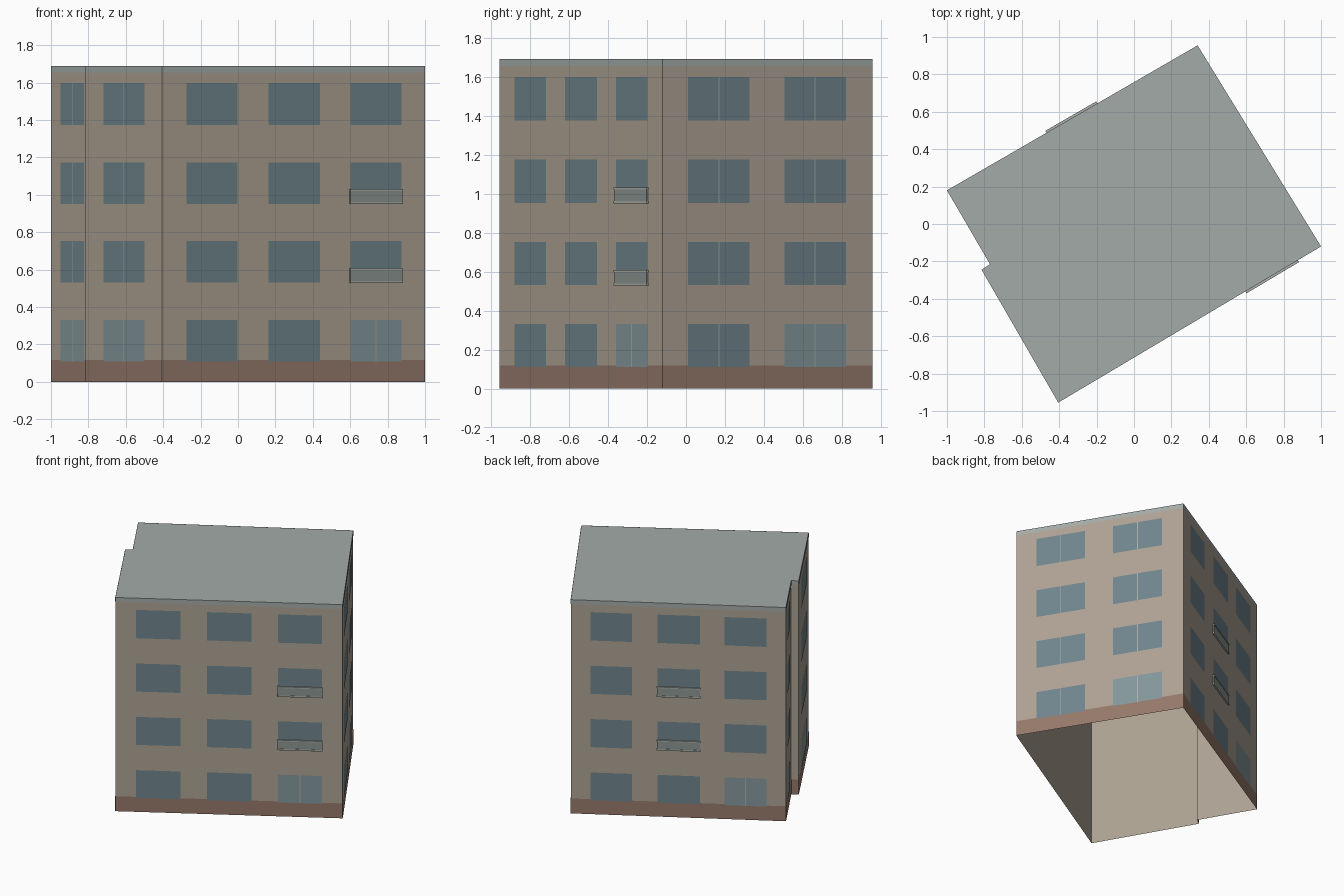
import bpy, bmesh
from mathutils import Vector

if "Cube" in bpy.data.objects:
    bpy.data.objects.remove(bpy.data.objects["Cube"])

H = 1.69
# Footprint, counterclockwise from the front corner
FOOT = [Vector(p) for p in ((-0.405, -0.955), (1.0, -0.12), (0.34, 0.955),
                            (-1.0, 0.18), (-0.77, -0.215), (-0.815, -0.245))]
WALLS = [(FOOT[i], FOOT[(i + 1) % 6]) for i in range(6)]
FRONT, RIGHT, BACK, LEFT_REAR, STEP, LEFT_FRONT = WALLS
ROWS = [(0.11, 0.33), (0.53, 0.752), (0.952, 1.174), (1.374, 1.598)]


def material(name, rgb):
    m = bpy.data.materials.new(name)
    m.diffuse_color = (*rgb, 1)
    m.use_nodes = True
    m.node_tree.nodes["Principled BSDF"].inputs["Base Color"].default_value = m.diffuse_color
    return m


PLASTER = material("plaster", (0.42, 0.36, 0.29))
BRICK = material("brick", (0.30, 0.19, 0.145))
ROOF = material("roof_grey", (0.37, 0.41, 0.39))
GLASS = material("glass", (0.16, 0.235, 0.265))
SHOP = material("ground_glass", (0.23, 0.31, 0.33))
TRIM = material("trim", (0.40, 0.42, 0.39))
PANEL = material("balcony_panel", (0.26, 0.30, 0.28))


def at(wall, t, z, off):
    """Point at fraction t along a wall, pushed outward by off."""
    p, q = wall
    d = (q - p).normalized()
    v = p.lerp(q, t) + Vector((d.y, -d.x)) * off
    return (v.x, v.y, z)


def quad(bm, wall, t0, t1, z0, z1, off=0.0):
    bm.faces.new([bm.verts.new(at(wall, t, z, off))
                  for t, z in ((t0, z0), (t1, z0), (t1, z1), (t0, z1))])


def box(bm, wall, t0, t1, z0, z1, depth):
    ring = [(t0, 0), (t0, depth), (t1, depth), (t1, 0)]
    lo, hi = [[bm.verts.new(at(wall, t, z, o)) for t, o in ring] for z in (z0, z1)]
    bm.faces.new(lo[::-1])
    bm.faces.new(hi)
    for i in range(4):
        j = (i + 1) % 4
        bm.faces.new((lo[i], lo[j], hi[j], hi[i]))


def finish(name, bm, mat):
    bmesh.ops.remove_doubles(bm, verts=bm.verts, dist=1e-5)
    me = bpy.data.meshes.new(name)
    bm.to_mesh(me)
    bm.free()
    me.materials.append(mat)
    bpy.context.collection.objects.link(bpy.data.objects.new(name, me))


# Wall shell (open below), brick base band and cornice band
for name, z0, z1, off, mat in (("walls", 0, H, 0, PLASTER),
                               ("base_band", 0, 0.118, 0.001, BRICK),
                               ("cornice_band", 1.655, H, 0.001, ROOF)):
    bm = bmesh.new()
    for w in WALLS:
        quad(bm, w, 0, 1, z0, z1, off)
    finish(name, bm, mat)

# Flat roof
bm = bmesh.new()
bm.faces.new([bm.verts.new((p.x, p.y, H)) for p in FOOT])
finish("roof", bm, ROOF)

# Window columns: wall, start, end, split on every floor, ground-floor entrance
THREE = ((0.092, 0.286), (0.403, 0.600), (0.715, 0.909))
COLUMNS = [(FRONT, *THREE[0], False, False), (FRONT, *THREE[1], False, False),
           (FRONT, *THREE[2], False, True),
           (BACK, *THREE[0], False, False), (BACK, *THREE[1], False, False),
           (BACK, *THREE[2], False, True),
           (RIGHT, 0.12, 0.413, True, False), (RIGHT, 0.58, 0.873, True, True),
           (LEFT_FRONT, 0.235, 0.77, True, True), (LEFT_REAR, 0.235, 0.77, True, True)]
panes, doors, mullions = bmesh.new(), bmesh.new(), bmesh.new()
for wall, t0, t1, split, entrance in COLUMNS:
    half = 0.003 / (wall[1] - wall[0]).length
    mid = (t0 + t1) / 2
    for floor, (z0, z1) in enumerate(ROWS):
        ground = entrance and floor == 0
        quad(doors if ground else panes, wall, t0, t1, z0, z1, 0.002)
        if split or ground:
            quad(mullions, wall, mid - half, mid + half, z0, z1, 0.003)
finish("windows", panes, GLASS)
finish("ground_floor_doors", doors, SHOP)
finish("window_mullions", mullions, TRIM)

# Shallow balconies: panel between a floor slab and a top rail
panels, rails = bmesh.new(), bmesh.new()
for wall, (t0, t1) in ((FRONT, THREE[2]), (BACK, THREE[1])):
    for z0, _ in ROWS[1:3]:
        box(panels, wall, t0 - 0.002, t1 + 0.002, z0 + 0.01, z0 + 0.068, 0.010)
        box(rails, wall, t0 - 0.003, t1 + 0.003, z0 - 0.002, z0 + 0.01, 0.012)
        box(rails, wall, t0 - 0.003, t1 + 0.003, z0 + 0.068, z0 + 0.078, 0.012)
finish("balcony_panels", panels, PANEL)
finish("balcony_slabs_and_rails", rails, TRIM)
